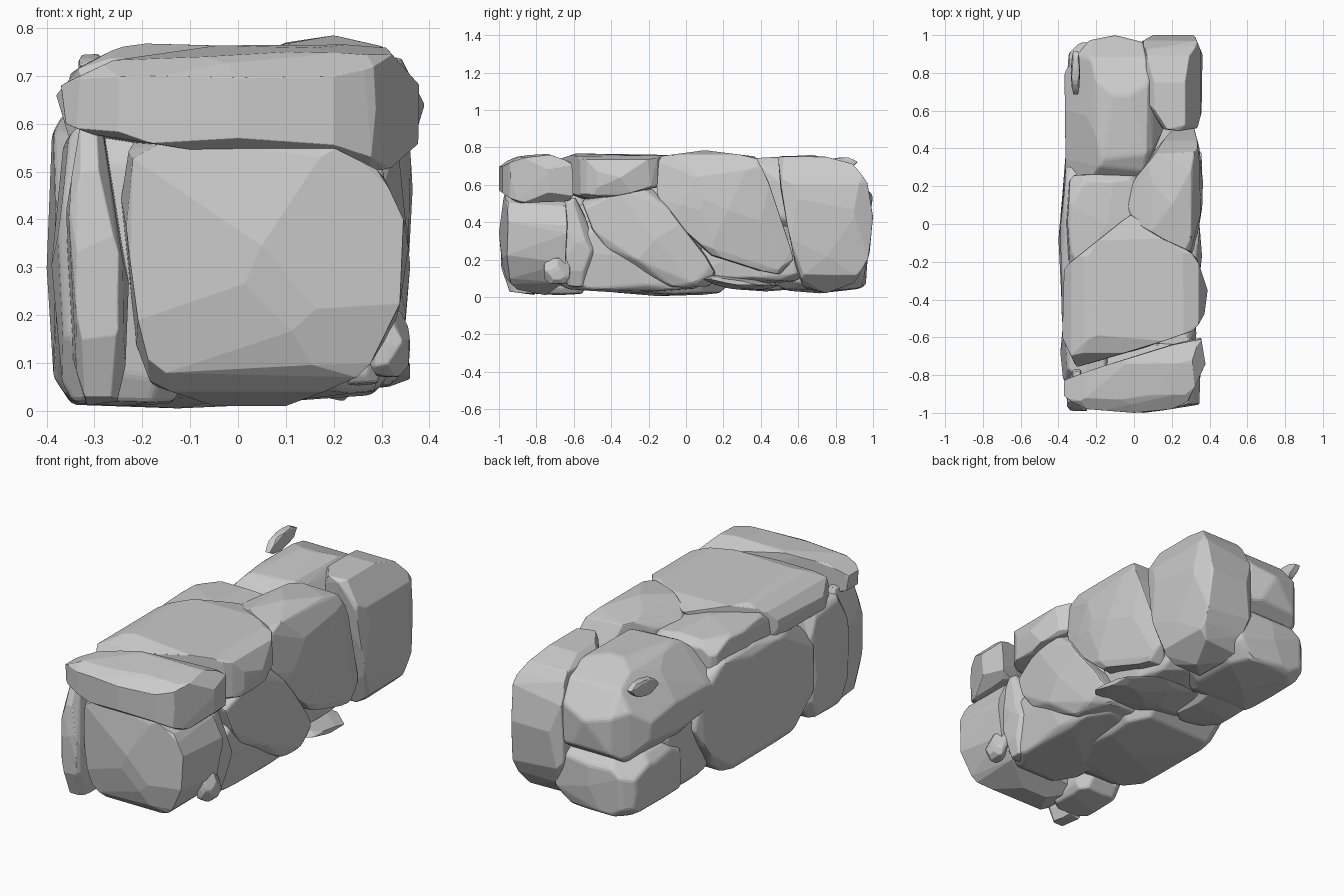
import bpy
import bmesh
import math
import random
from mathutils import Matrix, Vector

random.seed(4)
default_cube = bpy.data.objects.get("Cube")
if default_cube:
    bpy.data.objects.remove(default_cube, do_unlink=True)

stone = bpy.data.materials.new("pale grey stone")
stone.use_nodes = True
stone.diffuse_color = (.6, .6, .6, 1)
stone.node_tree.nodes["Principled BSDF"].inputs["Base Color"].default_value = (.6, .6, .6, 1)

PLANES = {"top": (0, 1), "side": (1, 2), "front": (0, 2)}


def slice_off(bm, point, normal):
    """Cut a convex solid by a plane, drop the outer part and cap the hole."""
    bmesh.ops.bisect_plane(bm, geom=bm.verts[:] + bm.edges[:] + bm.faces[:], dist=.0001,
                           plane_co=point, plane_no=normal, clear_outer=True)
    open_edges = [edge for edge in bm.edges if edge.is_boundary]
    if open_edges:
        bmesh.ops.holes_fill(bm, edges=open_edges, sides=0)


def carve_outline(bm, view, outline):
    """Trim the solid to a convex outline drawn in one of the main planes."""
    a, b = PLANES[view]
    middle = [sum(p[i] for p in outline) / len(outline) for i in (0, 1)]
    for start, end in zip(outline, outline[1:] + outline[:1]):
        point, normal = Vector(), Vector()
        point[a], point[b] = start
        normal[a], normal[b] = end[1] - start[1], start[0] - end[0]
        inward = normal[a] * (middle[0] - start[0]) + normal[b] * (middle[1] - start[1])
        slice_off(bm, point, -normal if inward > 0 else normal)


def dome_faces(bm, slope):
    """Break the largest flat sides into a few gently sloping facets."""
    bm.normal_update()
    largest = sorted(bm.faces, key=lambda f: -f.calc_area())[:6]
    sides = [(f.calc_center_median(), f.normal.copy()) for f in largest]
    for center, normal in sides:
        turn = random.uniform(0, math.tau)
        for step in range(4):
            tilt = normal.orthogonal().normalized() * slope * random.uniform(.6, 1.3)
            tilt.rotate(Matrix.Rotation(turn + step * math.tau / 4, 3, normal))
            slice_off(bm, center, (normal + tilt).normalized())


def chip_corners(bm, size, amount):
    """Knock slightly uneven facets off every edge and corner direction."""
    signs = (-1, 0, 1)
    for i in signs:
        for j in signs:
            for k in signs:
                count = abs(i) + abs(j) + abs(k)
                if count < 2:
                    continue
                normal = Vector([s * random.uniform(.7, 1.3) / d for s, d in zip((i, j, k), size)])
                normal.normalize()
                reach = [v.co.dot(normal) for v in bm.verts]
                depth = amount * random.uniform(.5, 1.3) * (count - 1)
                offset = max(reach) - depth * (max(reach) - min(reach))
                slice_off(bm, normal * offset, normal)


def rock(name, x, y, z, chip=.04, slope=.1, **outlines):
    """One faceted stone: a block, carved by outlines, chipped and softened."""
    bm = bmesh.new()
    bmesh.ops.create_cube(bm, size=1)
    size = [high - low for low, high in (x, y, z)]
    for v in bm.verts:
        v.co = [low + (c + .5) * d for c, d, (low, high) in zip(v.co, size, (x, y, z))]
    for view, outline in outlines.items():
        carve_outline(bm, view, outline)
    dome_faces(bm, slope)
    chip_corners(bm, size, chip)
    # Rebuild as a clean hull without sliver faces
    bmesh.ops.remove_doubles(bm, verts=bm.verts, dist=min(size) * .08)
    bmesh.ops.delete(bm, geom=bm.faces[:] + bm.edges[:], context="EDGES_FACES")
    hull = bmesh.ops.convex_hull(bm, input=bm.verts[:])
    bmesh.ops.delete(bm, geom=[g for g in hull["geom_interior"] if isinstance(g, bmesh.types.BMVert)],
                     context="VERTS")
    bmesh.ops.dissolve_limit(bm, angle_limit=.08, verts=bm.verts[:], edges=bm.edges[:])
    bmesh.ops.recalc_face_normals(bm, faces=bm.faces[:])
    mesh = bpy.data.meshes.new(name)
    bm.to_mesh(mesh)
    bm.free()
    mesh.materials.append(stone)
    obj = bpy.data.objects.new(name, mesh)
    bpy.context.collection.objects.link(obj)
    soften = obj.modifiers.new("worn edges", "BEVEL")
    soften.width = min(.022, min(size) * .1)
    soften.segments = 2
    soften.limit_method = "ANGLE"
    soften.angle_limit = .2


# Front end stones
rock("front_boulder", (-.25, .37), (-1, -.55), (.01, .59), chip=.01, slope=.13,
     front=[(-.24, .58), (-.05, .59), (.2, .55), (.3, .5), (.36, .37), (.34, .2), (.26, .07),
            (.1, .01), (-.05, .01), (-.2, .06), (-.25, .3)],
     side=[(-.96, .58), (-1, .45), (-1, .25), (-.97, .1), (-.9, .04), (-.75, .01), (-.62, .1),
           (-.62, .56)])
rock("front_cap_slab", (-.37, .39), (-1, -.56), (.49, .77), chip=.01, slope=.06,
     front=[(-.37, .68), (-.28, .73), (0, .77), (.3, .77), (.38, .68), (.39, .57), (.3, .49),
            (-.25, .55), (-.36, .6)],
     side=[(-1, .7), (-.92, .75), (-.75, .77), (-.61, .72), (-.56, .6), (-.64, .49), (-.9, .5),
           (-1, .57)],
     top=[(-.37, -.79), (0, -.69), (.35, -.57), (.38, -.75), (.29, -.94), (.2, -.98), (0, -1),
          (-.25, -.98), (-.37, -.92)])
rock("front_left_upright", (-.37, -.22), (-1, -.72), (.01, .64), chip=.03,
     front=[(-.35, .6), (-.28, .64), (-.24, .5), (-.22, .1), (-.25, .02), (-.33, .01), (-.37, .2)],
     side=[(-.92, .64), (-.98, .5), (-1, .2), (-.95, .03), (-.8, .01), (-.72, .2), (-.75, .62)])
rock("front_left_backing", (-.39, -.1), (-.86, -.5), (.01, .6))
rock("front_right_wedge", (.1, .33), (-.7, -.45), (.04, .54),
     side=[(-.68, .53), (-.58, .53), (-.48, .3), (-.5, .05), (-.65, .05)])

# Middle stones
rock("top_front_stone", (-.38, .39), (-.78, .05), (.5, .78), chip=.01, slope=.05,
     top=[(-.37, -.23), (-.02, .05), (.33, -.17), (.39, -.35), (.37, -.5), (.3, -.58),
          (-.3, -.77), (-.38, -.6)],
     front=[(-.38, .66), (-.33, .72), (-.25, .76), (-.1, .78), (.2, .77), (.34, .74), (.39, .64),
            (.36, .54), (0, .5), (-.35, .56)],
     side=[(-.68, .74), (-.55, .78), (-.15, .77), (.05, .73), (-.1, .59), (-.5, .5), (-.78, .6)])
rock("top_left_stone", (-.36, .08), (-.27, .27), (.45, .73))
rock("leaning_right_stone", (-.06, .37), (-.18, .58), (.1, .785), chip=.01, slope=.08,
     side=[(-.16, .75), (.1, .785), (.38, .75), (.44, .62), (.58, .2), (.5, .1), (.15, .2),
           (-.08, .4), (-.18, .6)],
     front=[(-.06, .7), (.1, .77), (.2, .785), (.31, .76), (.37, .63), (.37, .3), (.3, .1), (0, .1)],
     top=[(-.05, .02), (0, .25), (.17, .47), (.3, .58), (.36, .35), (.37, .1), (.31, -.18)])
rock("lower_right_stone", (-.25, .36), (-.58, .2), (.05, .6), chip=.02,
     side=[(-.57, .54), (-.15, .61), (0, .4), (.17, .2), (.15, .06), (0, .05), (-.16, .06),
           (-.38, .2), (-.5, .36)])
rock("base_right_stone", (-.12, .32), (-.7, .1), (.02, .42))
rock("base_middle_stone", (-.2, .28), (-.1, .65), (.06, .4))
rock("left_wall_stone", (-.4, .15), (-.62, .43), (0, .65), chip=.03, slope=.07,
     side=[(-.6, .48), (-.4, .6), (.1, .65), (.38, .56), (.42, .3), (.25, .03), (0, 0), (-.3, .01),
           (-.56, .06)])
rock("left_gap_stone", (-.33, 0), (.2, .65), (.03, .42))

# Back end stones
rock("back_right_stone", (.02, .37), (.41, 1), (.02, .76), chip=.01, slope=.08,
     side=[(.41, .7), (.48, .755), (.75, .75), (.9, .71), (.97, .61), (1, .43), (.98, .22),
           (.91, .08), (.75, .02), (.57, .06), (.54, .3)],
     front=[(.02, .3), (.05, .7), (.12, .76), (.27, .75), (.35, .62), (.37, .38), (.34, .13),
            (.22, .02), (.08, .05)],
     top=[(.03, .96), (.1, 1), (.32, 1), (.37, .88), (.36, .6), (.31, .41), (.18, .43), (.02, .7)])
rock("back_top_stone", (-.37, .17), (.18, 1), (.25, .77), chip=.01, slope=.08,
     top=[(-.36, .21), (-.2, .19), (.02, .18), (.15, .45), (.17, .65), (.06, .96), (-.1, 1),
          (-.25, .97), (-.37, .8)],
     front=[(-.37, .56), (-.23, .72), (-.08, .77), (.08, .74), (.17, .6), (.15, .4), (0, .26),
            (-.25, .27), (-.36, .4)],
     side=[(.18, .6), (.32, .74), (.68, .76), (.87, .7), (1, .54), (.98, .39), (.82, .27),
           (.4, .25), (.2, .4)])
rock("back_base_stone", (-.36, .14), (.46, .97), (.02, .36), chip=.05)

# Loose chips wedged around the wall
rock("right_chip_slab", (-.1, .36), (.05, .55), (.02, .14),
     side=[(.05, .12), (.12, .14), (.45, .09), (.52, .05), (.3, .03), (.1, .07)])
rock("front_right_pebble", (.27, .36), (-.76, -.62), (.07, .21), chip=.08)
rock("top_left_pebble", (-.335, -.285), (.68, .92), (.65, .75), chip=.05,
     side=[(.68, .68), (.75, .74), (.88, .75), (.92, .72), (.85, .66), (.72, .65)])
